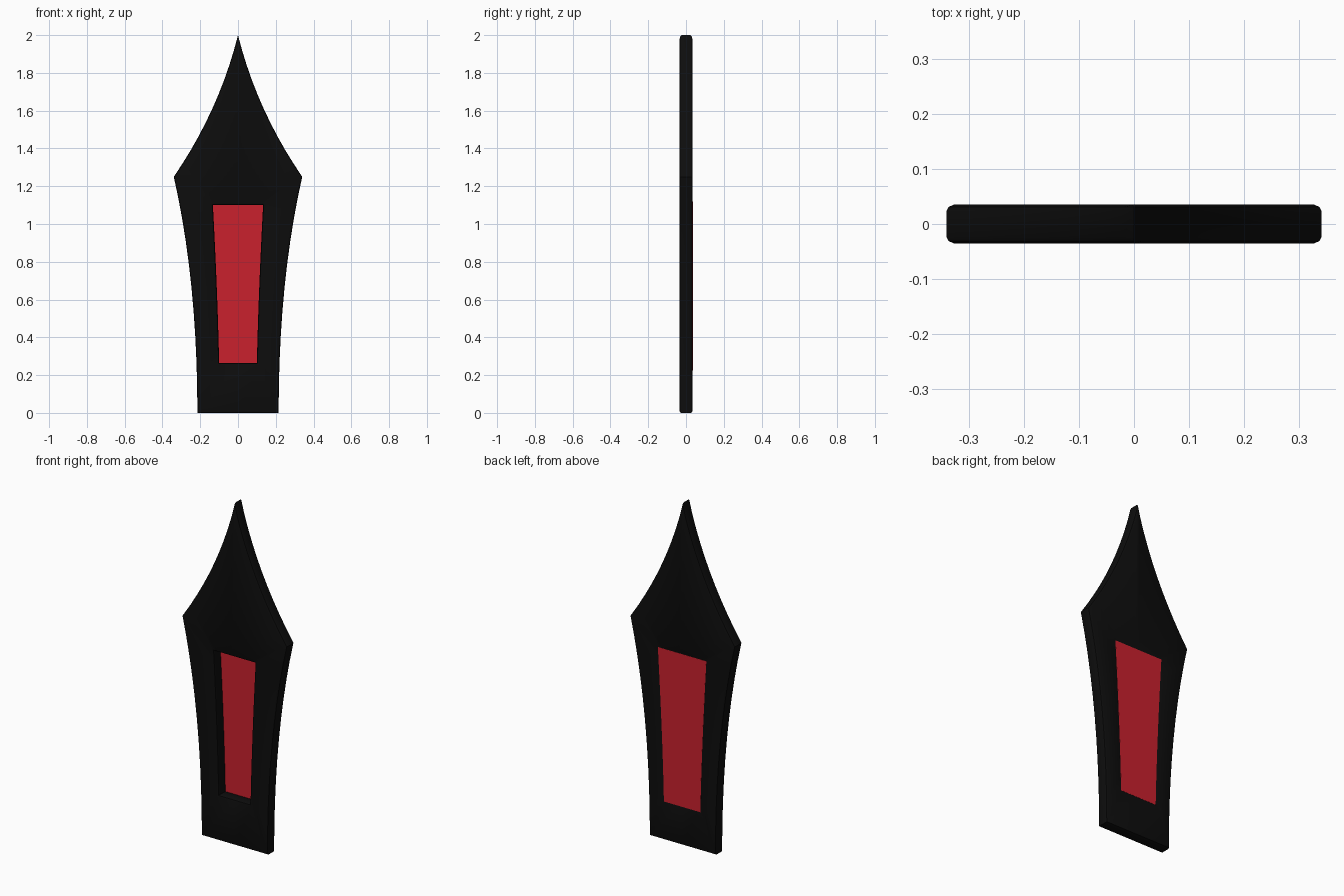
import bpy
from mathutils import Vector

cube = bpy.data.objects.get("Cube")
if cube:
    bpy.data.objects.remove(cube, do_unlink=True)

STEPS = 10      # points per curve
HALF = 0.035    # half thickness of the blade


def material(name, rgb, rough):
    mat = bpy.data.materials.new(name)
    mat.use_nodes = True
    mat.diffuse_color = (*rgb, 1)
    mat.roughness = rough
    bsdf = mat.node_tree.nodes["Principled BSDF"]
    bsdf.inputs["Base Color"].default_value = (*rgb, 1)
    bsdf.inputs["Roughness"].default_value = rough
    return mat


def arc(a, ctrl, b):
    """Quadratic curve from a towards b, without its last point."""
    a, ctrl, b = Vector(a), Vector(ctrl), Vector(b)
    ts = [i / STEPS for i in range(STEPS)]
    return [a * (1 - t) ** 2 + ctrl * 2 * t * (1 - t) + b * t * t for t in ts]


def line(a, b):
    return arc(a, (Vector(a) + Vector(b)) / 2, b)


def mirrored(half):
    """Close a right half, running from top centre to bottom centre."""
    return half + [Vector((-p.x, p.y)) for p in half[-2:0:-1]]


def inset(loop, dist):
    """Move a clockwise loop inwards, with limited mitres at sharp points."""
    out = []
    for i, p in enumerate(loop):
        d1 = (p - loop[i - 1]).normalized()
        d2 = (loop[(i + 1) % len(loop)] - p).normalized()
        n1, n2 = Vector((d1.y, -d1.x)), Vector((d2.y, -d2.x))
        n = (n1 + n2).normalized()
        out.append(p + n * dist / max(n.dot(n1), 0.4))
    return out


def build(name, verts, faces, mat):
    mesh = bpy.data.meshes.new(name)
    mesh.from_pydata(verts, [], faces)
    mesh.materials.append(mat)
    obj = bpy.data.objects.new(name, mesh)
    bpy.context.collection.objects.link(obj)
    bpy.ops.object.select_all(action='DESELECT')
    obj.select_set(True)
    bpy.context.view_layer.objects.active = obj
    bpy.ops.object.mode_set(mode='EDIT')
    bpy.ops.mesh.select_all(action='SELECT')
    bpy.ops.mesh.normals_make_consistent(inside=False)
    bpy.ops.object.mode_set(mode='OBJECT')
    bpy.ops.object.shade_smooth_by_angle(angle=0.6)
    return obj


def window(top_x, low_x, top, low):
    """Tapered window outline with gently curved sides."""
    return mirrored(line((0, top), (top_x, top))
                    + arc((top_x, top), (low_x + 0.008, low + 0.37), (low_x, low))
                    + [Vector((low_x, low)), Vector((0, low))])


def ring(loop, y):
    return [(p.x, y, p.y) for p in loop]


black = material("black", (0.004, 0.004, 0.004), 0.5)
red = material("red", (0.59, 0.015, 0.027), 0.5)

# Blade: rings around its cross-section, from the window wall to the outer edge
outline = mirrored(arc((0, 2), (0.1, 1.6), (0.34, 1.25))
                   + arc((0.34, 1.25), (0.215, 0.7), (0.215, 0))
                   + [Vector((0.215, 0)), Vector((0, 0))])
hole = window(0.133, 0.1, 1.1, 0.265)
rounding = [(0, 0.011), (0.003, 0.004), (0.012, 0)]
front = [ring(inset(hole, -d), -HALF + e) for d, e in rounding]
front += [ring(inset(outline, d), -HALF + e) for d, e in reversed(rounding)]
rings = front + [[(x, -y, z) for x, y, z in r] for r in reversed(front)]
n, m = len(outline), len(rings)
faces = [(r * n + i, r * n + (i + 1) % n,
          (r + 1) % m * n + (i + 1) % n, (r + 1) % m * n + i)
         for r in range(m) for i in range(n)]
build("blade", [v for r in rings for v in r], faces, black)

# Panel: closes the window at the back, seen recessed from the front
panel = window(0.157, 0.118, 1.118, 0.225)
k = len(panel)
sides = [(i, (i + 1) % k, k + (i + 1) % k, k + i) for i in range(k)]
build("window_panel", ring(panel, 0.03) + ring(panel, HALF + 0.0008),
      sides + [tuple(range(k)), tuple(range(k, 2 * k))], red)
